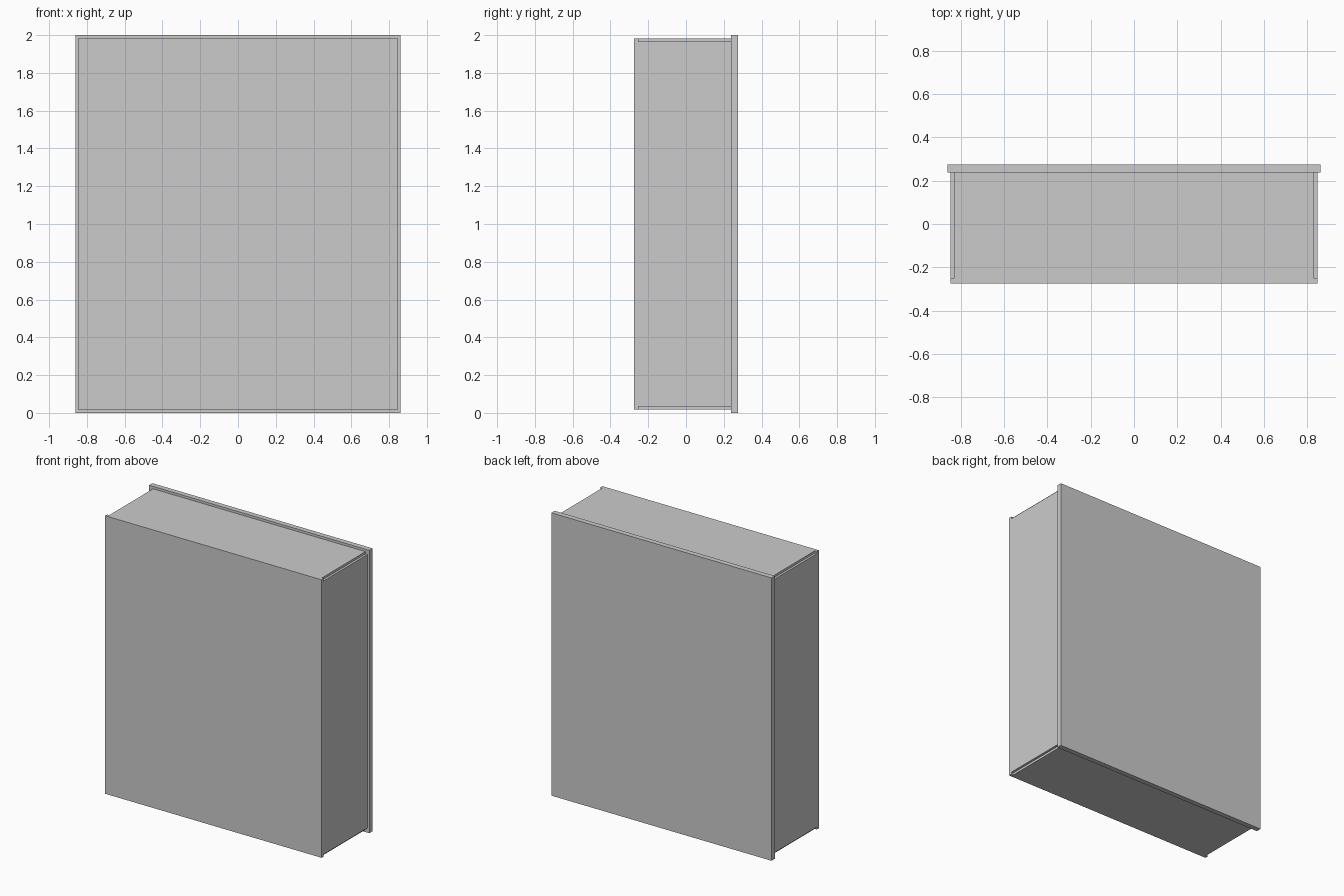
import bpy
import bmesh
from mathutils import Vector

if "Cube" in bpy.data.objects:
    bpy.data.objects.remove(bpy.data.objects["Cube"])


def box(name, lo, hi):
    """Axis-aligned box between two corners."""
    lo, hi = Vector(lo), Vector(hi)
    bm = bmesh.new()
    bmesh.ops.create_cube(bm, size=1)
    for v in bm.verts:
        v.co = (lo + hi) / 2 + v.co * (hi - lo)
    mesh = bpy.data.meshes.new(name)
    bm.to_mesh(mesh)
    bm.free()
    obj = bpy.data.objects.new(name, mesh)
    bpy.context.collection.objects.link(obj)
    return obj


W, H = 0.847, 0.983        # half width and half height of the case
T = 0.016                  # wall thickness
FRONT, FRONT_IN = -0.274, -0.252
BACK_IN, BACK = 0.237, 0.274
MID = 1.0                  # centre height

# Front panel and the larger overhanging back panel
box("front_panel", (-W, FRONT, MID - H), (W, FRONT_IN, MID + H))
box("back_panel", (-0.861, BACK_IN, 0), (0.861, BACK, 2))

# Four walls, leaving small notches along the corners
for name, s in (("left", -1), ("right", 1)):
    x = sorted((s * W, s * (W - T)))
    box(name + "_wall", (x[0], FRONT_IN, MID - H + T), (x[1], BACK_IN, MID + H - T))
for name, s in (("bottom", -1), ("top", 1)):
    z = sorted((MID + s * H, MID + s * (H - T)))
    box(name + "_wall", (-W + T, FRONT_IN, z[0]), (W - T, BACK_IN, z[1]))
